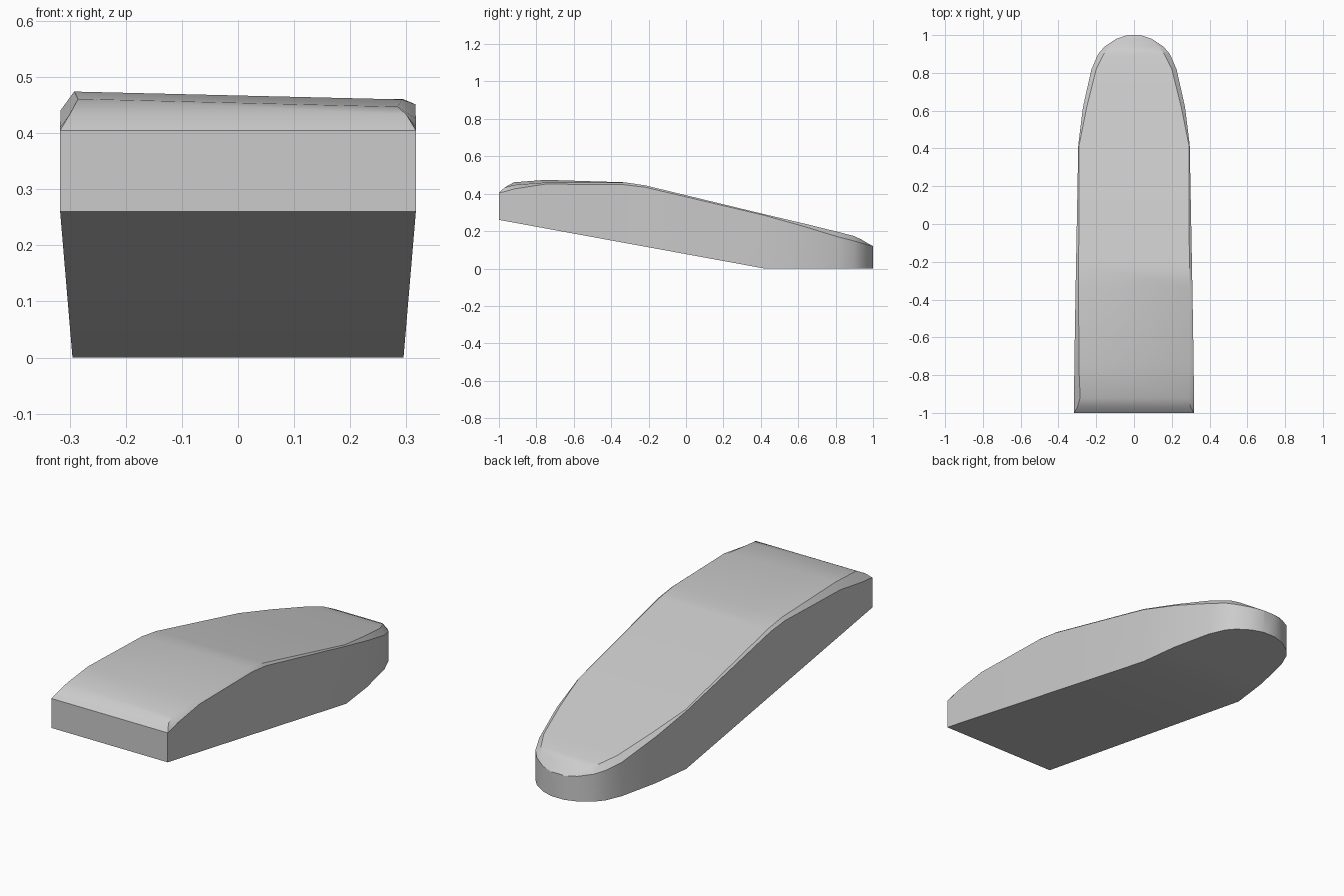
import bpy, bmesh, math

old = bpy.data.objects.get("Cube")
if old:
    bpy.data.objects.remove(old, do_unlink=True)

# One flat grey for the whole body
grey = bpy.data.materials.new("plain_grey")
grey.use_nodes = True
tone = (0.6, 0.6, 0.6, 1)
grey.diffuse_color = tone
grey.node_tree.nodes["Principled BSDF"].inputs["Base Color"].default_value = tone

BEND = 0.42    # where the sloping underside meets the flat sole
HEEL_Z = 0.26  # lower edge of the front face

# Stations: y, half width, half width of the top panel, rim height, crown height
stations = [
    (-1.0, .317, .317, .405, .405),
    (-.97, .317, .300, .411, .433),
    (-.92, .317, .285, .422, .454),
    (-.75, .316, .292, .448, .467),
    (-.33, .309, .293, .448, .461),
    (-.22, .307, .293, .435, .445),
    (BEND, .295, .290, .284, .290),
    (.62, .270, .250, .228, .243),
    (.82, .225, .200, .167, .194),
    (.90, .190, .160, .147, .173),
    (.94, .155, .128, .135, .154),
    (.98, .095, .080, .124, .130),
    (1.0, .035, .030, .118, .120),
]


def underside(y):
    return max(0, HEEL_Z * (BEND - y) / (BEND + 1))


def sole_width(y, width):
    t = min(1, (y + 1) / (BEND + 1))
    return min(width, .317 + (.295 - .317) * t)


# Loft six-point rings from the front face to the rounded nose
bm = bmesh.new()
rings = []
for y, width, panel, rim, crown in stations:
    low = underside(y)
    base = sole_width(y, width)
    tilt = .007 if -.95 < y < -.5 else 0  # right shoulder stands a little higher
    ring = [(-base, low), (base, low), (width, rim + tilt / 2),
            (panel, crown - tilt), (-panel, crown + tilt), (-width, rim - tilt)]
    rings.append([bm.verts.new((x, y, z)) for x, z in ring])

for a, b in zip(rings, rings[1:]):
    for i in range(6):
        j = (i + 1) % 6
        bm.faces.new((a[i], a[j], b[j], b[i]))
bm.faces.new(rings[0])
bm.faces.new(rings[-1])

bmesh.ops.remove_doubles(bm, verts=bm.verts, dist=.0005)
bmesh.ops.recalc_face_normals(bm, faces=bm.faces)

mesh = bpy.data.meshes.new("wedge_body")
bm.to_mesh(mesh)
bm.free()
mesh.materials.append(grey)
body = bpy.data.objects.new("wedge_body", mesh)
bpy.context.collection.objects.link(body)

# Smooth the curved nose and top, keep the rim crisp
for o in bpy.context.selected_objects:
    o.select_set(False)
body.select_set(True)
bpy.context.view_layer.objects.active = body
bpy.ops.object.shade_smooth_by_angle(angle=math.radians(32))
